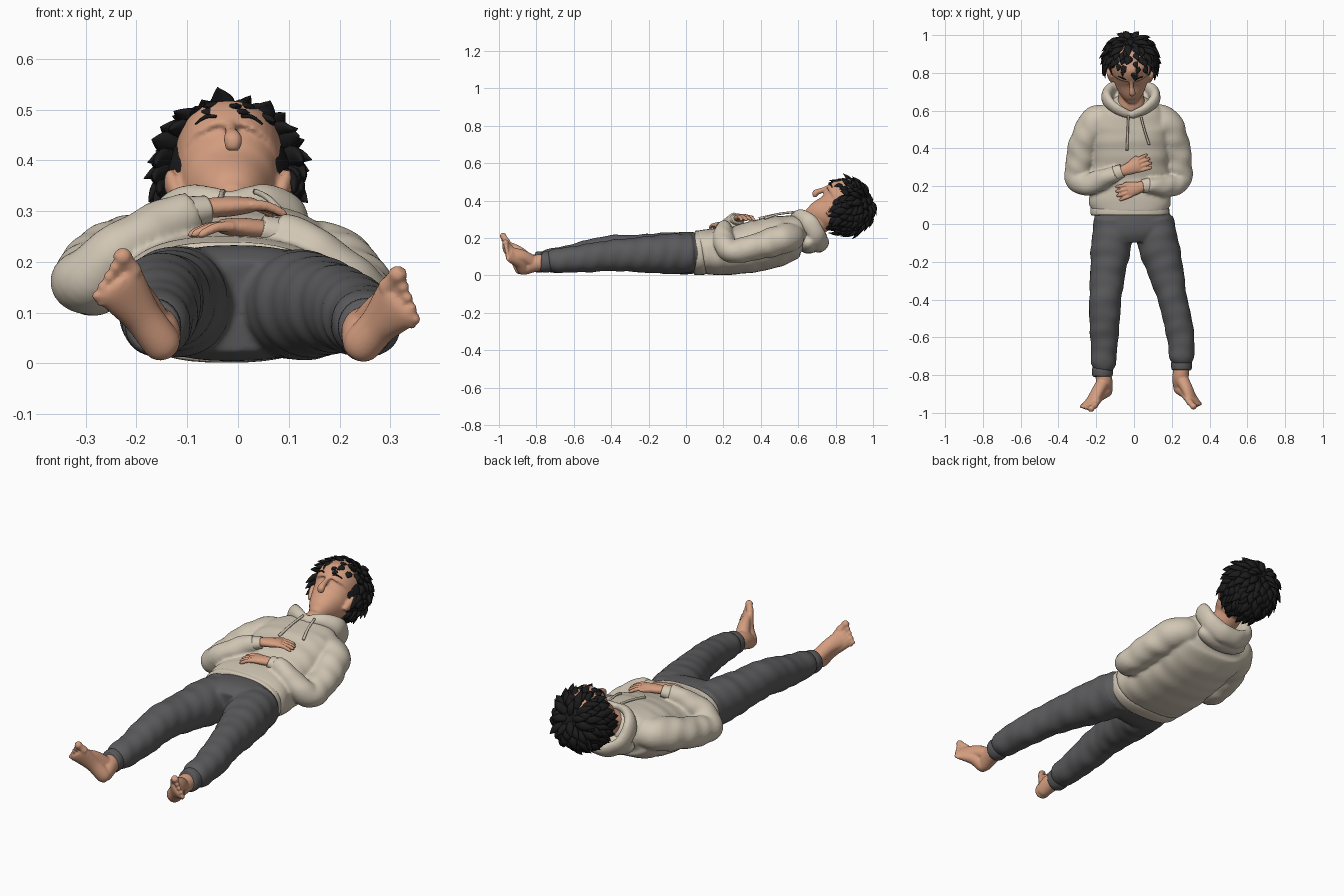
import bpy, bmesh, math, random
from mathutils import Vector as V

random.seed(4)


def material(name, rgb):
    m = bpy.data.materials.new(name)
    m.diffuse_color = (*rgb, 1)
    return m


SKIN = material("skin", (0.66, 0.34, 0.215))
CREAM = material("cream_fabric", (0.64, 0.57, 0.46))
GREY = material("dark_grey_fabric", (0.105, 0.105, 0.11))
BLACK = material("black_hair", (0.011, 0.011, 0.012))


def sweep(bm, pts, side, seg=24, sub=6, p=2.0, fold=0.0):
    """Smooth tube through (x, y, z, half width, half thickness) stations."""
    side = V(side)
    P = [pts[0]] + list(pts) + [pts[-1]]
    st = []
    for i in range(1, len(P) - 2):
        for k in range(sub):
            t = k / sub
            st.append([0.5 * (2 * b + (c - a) * t + (2 * a - 5 * b + 4 * c - d) * t * t
                              + (3 * b - a - 3 * c + d) * t ** 3)
                       for a, b, c, d in zip(*P[i - 1:i + 3])])
    st.append(list(pts[-1]))
    rings, run = [], 0
    for i, s in enumerate(st):
        c = V(s[:3])
        t = (V(st[min(i + 1, len(st) - 1)][:3]) - V(st[max(i - 1, 0)][:3])).normalized()
        u = (side - t * side.dot(t)).normalized()
        n = t.cross(u)
        run += (c - V(st[max(i - 1, 0)][:3])).length
        ring = []
        for j in range(seg):
            th = math.tau * j / seg
            cs, sn = math.cos(th), math.sin(th)
            k = 1 + fold * (math.sin(75 * run + 2.5 * math.sin(th)) + math.sin(43 * run - 2 * th))
            q = (c + u * s[3] * k * math.copysign(abs(cs) ** (2 / p), cs)
                 + n * s[4] * k * math.copysign(abs(sn) ** (2 / p), sn))
            q.z = max(q.z, 0.002)
            ring.append(bm.verts.new(q))
        rings.append(ring)
    for a, b in zip(rings, rings[1:]):
        for j in range(seg):
            bm.faces.new((a[j], a[(j + 1) % seg], b[(j + 1) % seg], b[j]))
    bm.faces.new(rings[0][::-1])
    bm.faces.new(rings[-1])


def ball(bm, c, r):
    """Ellipsoid with three radii."""
    vs = bmesh.ops.create_uvsphere(bm, u_segments=24, v_segments=16, radius=1)["verts"]
    for v in vs:
        v.co = V(c) + V(a * b for a, b in zip(v.co, r))


def finish(bm, name, mat, voxel=None, smooth=3):
    bmesh.ops.recalc_face_normals(bm, faces=bm.faces[:])
    me = bpy.data.meshes.new(name)
    bm.to_mesh(me)
    bm.free()
    me.materials.append(mat)
    for f in me.polygons:
        f.use_smooth = True
    ob = bpy.data.objects.new(name, me)
    bpy.context.collection.objects.link(ob)
    if voxel:
        m = ob.modifiers.new("merge", 'REMESH')
        m.mode, m.voxel_size, m.use_smooth_shade = 'VOXEL', voxel, True
        m = ob.modifiers.new("soften", 'SMOOTH')
        m.factor, m.iterations = 0.5, smooth
    return ob


X = (1, 0, 0)

# hoodie body and sleeves
bm = bmesh.new()
sweep(bm, [(-.022, .085, .122, .200, .118), (-.022, .11, .125, .214, .122), (-.022, .25, .132, .215, .128),
           (-.022, .40, .162, .212, .138), (-.022, .52, .192, .215, .130), (-.02, .59, .215, .185, .108),
           (-.02, .64, .215, .125, .078), (-.02, .68, .21, .06, .04)], X, 48, 8, 2.5, .008)
sweep(bm, [(-.12, .57, .22, .06, .07), (-.205, .535, .215, .08, .085), (-.265, .42, .19, .076, .08),
           (-.29, .30, .165, .07, .075), (-.29, .235, .165, .065, .07), (-.24, .212, .215, .056, .062),
           (-.16, .24, .265, .052, .052), (-.09, .27, .297, .043, .04)], (0, .3, 1), 24, 8, 2, .025)
sweep(bm, [(.08, .57, .21, .06, .07), (.165, .535, .20, .08, .085), (.215, .42, .165, .074, .08),
           (.237, .30, .135, .066, .072), (.237, .235, .13, .062, .066), (.20, .205, .175, .054, .06),
           (.13, .20, .23, .05, .05), (.07, .205, .258, .042, .038)], (0, .3, 1), 24, 8, 2, .025)
finish(bm, "hoodie", CREAM, .008, 3)

# ribbed hem and wrist cuffs
bm = bmesh.new()
sweep(bm, [(-.022, .045, .120, .200, .116), (-.022, .055, .120, .208, .119), (-.022, .085, .121, .208, .119),
           (-.022, .095, .122, .198, .114)], X, 48, 3, 2.5)
finish(bm, "hoodie_hem", CREAM)
for n, a, b in (("left", (-.10, .267, .295), (-.062, .281, .303)), ("right", (.082, .205, .254), (.045, .199, .264))):
    bm = bmesh.new()
    sweep(bm, [(*a, .041, .034), (*b, .036, .028)], (0, 1, 0))
    finish(bm, n + "_sleeve_cuff", CREAM)

# hood: thick collar loop round the neck plus the folded cloth behind
bm = bmesh.new()
half = [(0, .575, .318, .022, .018), (.07, .605, .325, .032, .022), (.125, .655, .29, .044, .028),
        (.115, .70, .215, .048, .03), (.06, .72, .17, .048, .03), (0, .725, .16, .048, .03)]
loop = half + [(-x, y, z, a, b) for x, y, z, a, b in half[-2::-1]]
sweep(bm, [(x - .016, y, z, a, b) for x, y, z, a, b in loop], (0, .72, .7), 20, 6, 2, .02)
ball(bm, (-.016, .655, .175), (.145, .06, .06))
finish(bm, "hood", CREAM, .008, 2)

# drawstrings
for n, x0, x1, y1 in (("left", -.03, -.037, .39), ("right", .035, .08, .42)):
    bm = bmesh.new()
    sweep(bm, [(x0, .575, .338, .006, .006), ((x0 + x1) / 2, .49, .327, .006, .006),
               (x1, y1, .304, .007, .007)], X, 8)
    finish(bm, n + "_drawstring", CREAM)

# trousers: hips and two legs
bm = bmesh.new()
sweep(bm, [(-.02, .085, .12, .19, .10), (-.012, .03, .12, .203, .112), (-.005, -.04, .117, .21, .112),
           (0, -.09, .112, .17, .09)], X, 40, 6, 2.4)
sweep(bm, [(-.105, .02, .12, .105, .108), (-.122, -.12, .122, .106, .107), (-.138, -.25, .124, .094, .094),
           (-.152, -.40, .127, .085, .087), (-.156, -.53, .105, .08, .082), (-.158, -.65, .085, .07, .07),
           (-.162, -.735, .078, .066, .064), (-.166, -.77, .074, .05, .052)], X, 32, 9, 2.1, .016)
sweep(bm, [(.10, .02, .117, .108, .108), (.132, -.12, .114, .108, .106), (.168, -.25, .11, .095, .094),
           (.205, -.40, .106, .077, .083), (.235, -.53, .092, .076, .076), (.25, -.63, .083, .07, .068),
           (.252, -.70, .078, .068, .064), (.252, -.735, .074, .05, .052)], X, 32, 9, 2.1, .016)
finish(bm, "trousers", GREY, .008, 3)
for n, x, y in (("left", -.167, -.755), ("right", .252, -.72)):
    bm = bmesh.new()
    sweep(bm, [(x, y, .075, .05, .05), (x, y - .015, .073, .055, .056), (x, y - .045, .07, .054, .055),
               (x, y - .055, .07, .045, .046)], X, 24, 4)
    finish(bm, n + "_ankle_cuff", GREY)


def hand(name, wrist, knuckle, thumb):
    bm = bmesh.new()
    w, k = V(wrist), V(knuckle)
    d = (k - w).normalized()
    across = V((0, 0, 1)).cross(d).normalized()
    across *= math.copysign(1, across.y)
    m = w.lerp(k, .55)
    sweep(bm, [(*(w - d * .03), .024, .019), (*w, .025, .019), (*m, .034, .02), (*k, .037, .015),
               (*(k + d * .008), .032, .01)], across)
    for i in (-1.5, -.5, .5, 1.5):
        b = k + across * i * .019 - d * .01
        e = b + d * (.076 - .007 * abs(i)) + across * i * .005 + V((0, 0, -.02))
        sweep(bm, [(*b, .0105, .011), (*(b.lerp(e, .5) + V((0, 0, .006))), .010, .010),
                   (*e, .008, .008), (*(e + d * .006), .004, .004)], across, 10)
    b = m + across * .02
    e = b + d * .055 + across * thumb
    sweep(bm, [(*b, .014, .014), (*b.lerp(e, .6), .011, .011), (*e, .007, .007)], (0, 0, 1), 10)
    finish(bm, name, SKIN, .004, 3)


hand("left_hand", (-.075, .275, .305), (.025, .312, .312), .028)
hand("right_hand", (.06, .203, .262), (-.028, .178, .27), .022)


def foot(name, shin, heel, pad, across):
    bm = bmesh.new()
    s, h, q, ac = V(shin), V(heel), V(pad), V(across).normalized()
    d = (q - h).normalized()
    ank = s.lerp(h, .55) + V((0, 0, .012))
    sweep(bm, [(*s, .04, .042), (*ank, .043, .045), (*h, .034, .034), (*(h + (h - ank) * .3), .018, .018)], X)
    sweep(bm, [(*(h - d * .02), .022, .022), (*h, .037, .034), (*(h.lerp(q, .5) + V((0, .012, 0))), .039, .034),
               (*q, .053, .023), (*(q + d * .018), .046, .015)], ac)
    sweep(bm, [(*ank, .036, .036), (*(ank.lerp(q, .5) + V((0, .005, .012))), .036, .03), (*q, .044, .018)], ac)
    for i in range(5):
        r = .019 if i == 0 else .0135 - .0008 * i
        b = q + ac * (.038 - .021 * i - (.003 if i else 0))
        e = b + d * (.046 - .006 * i)
        sweep(bm, [(*b, r, r), (*b.lerp(e, .6), r * .9, r * .8), (*e, r, r * .95),
                   (*(e + d * r * .7), r * .6, r * .6)], ac, 12)
    finish(bm, name, SKIN, .005, 3)


foot("left_foot", (-.168, -.77, .07), (-.148, -.882, .037), (-.232, -.957, .152), (.72, 0, .69))
foot("right_foot", (.252, -.74, .07), (.242, -.868, .035), (.312, -.94, .115), (-.55, 0, .83))


def H(x, f, u):
    """Head frame (side, forward, up) to world; the head is tipped forward."""
    return V((-.018 + x, .84 + .73 * u - .68 * f, .36 + .68 * u + .73 * f))


def hs(x, f, u, a, b):
    return (*H(x, f, u), a, b)


# head, nose, ears and neck
bm = bmesh.new()
sweep(bm, [hs(.008, .118, -.168, .018, .018), hs(.007, .10, -.152, .042, .042), hs(.005, .075, -.12, .068, .068),
           hs(.002, .04, -.075, .09, .10), hs(0, .012, -.02, .102, .13), hs(0, .008, .03, .107, .138),
           hs(0, .003, .08, .102, .128), hs(0, 0, .12, .075, .09), hs(0, -.005, .142, .03, .04)], X, 36, 6, 2.15)
sweep(bm, [hs(.003, .135, .02, .011, .012), hs(.005, .147, -.02, .013, .014), hs(.008, .160, -.053, .019, .017),
           hs(.008, .146, -.07, .014, .01)], X, 12)
for s in (-1, 1):
    sweep(bm, [hs(s * .098, .035, -.085, .01, .012), hs(s * .107, .03, -.06, .013, .022),
               hs(s * .115, .022, -.03, .013, .029), hs(s * .114, .018, -.008, .009, .018)], X, 14)
sweep(bm, [(-.012, .56, .25, .08, .05), (-.014, .63, .262, .075, .064), (-.016, .69, .275, .066, .066),
           (-.018, .78, .33, .066, .066)], X)
finish(bm, "head_and_neck", SKIN, .006, 3)

# eyebrows
for n, s in (("left", -1), ("right", 1)):
    bm = bmesh.new()
    sweep(bm, [hs(s * .025, .145, .03, .003, .003), hs(s * .045, .138, .037, .004, .004),
               hs(s * .066, .122, .033, .002, .002)], (0, 0, 1), 8)
    finish(bm, n + "_eyebrow", BLACK)

# hair: cap plus pointed locks flowing away from the crown
bm = bmesh.new()
C, R = V((0, -.012, .02)), V((.122, .128, .128))
cap = bmesh.ops.create_uvsphere(bm, u_segments=32, v_segments=20, radius=1)["verts"]
for v in cap:
    v.co = H(*(C + V(a * b for a, b in zip(v.co, R))))
crown = V((0, -.35, .93)).normalized()
N = 230
for i in range(N):
    u = 1 - 2 * (i + .5) / N
    g = i * 2.39996
    k = math.sqrt(1 - u * u)
    d = V((k * math.cos(g), k * math.sin(g), u))
    if u < -.8 or (d.y > .28 and u < .42) or (d.y > .02 and u < -.2):
        continue
    t = (d * d.dot(crown) - crown).normalized()
    t = (t + .35 * d.cross(t) * random.uniform(-1, 1)).normalized()
    root = C + V(a * b * .93 for a, b in zip(d, R))
    out = random.uniform(.012, .036) + (.016 if d.y > .28 else 0)
    L = random.uniform(.055, .09)
    if d.y > .28:
        L *= .8
    w = random.uniform(.017, .024)
    a, b, c = root, root + d * (.016 + out * .3) + t * L * .45, root + d * out + t * L
    sweep(bm, [(*H(*a), w * .8, w * .6), (*H(*b), w, w * .55), (*H(*c), .001, .001)],
          H(*d.cross(t)) - H(0, 0, 0), 7, 4)
finish(bm, "hair", BLACK)
